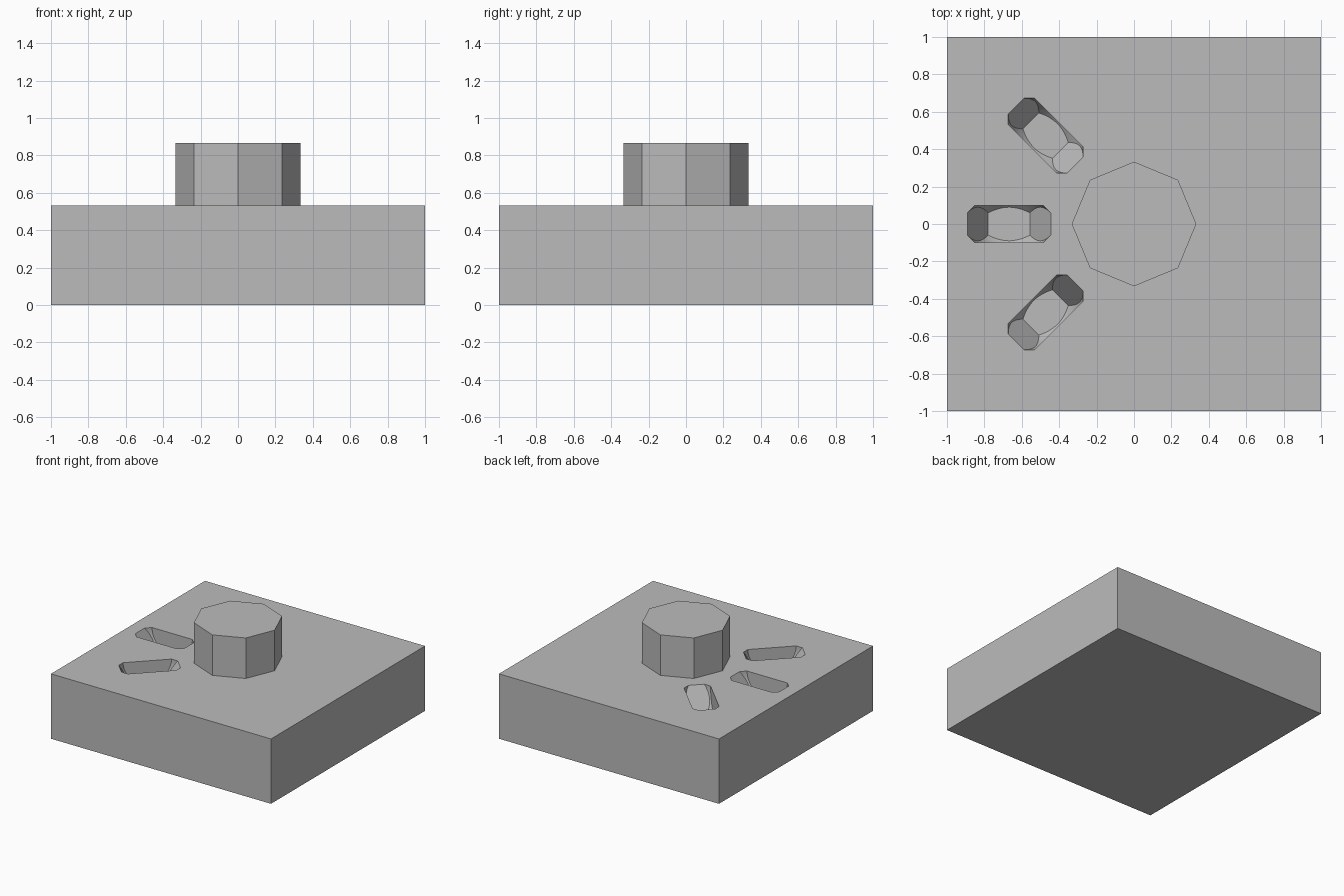
import bpy, bmesh, math
from mathutils import Matrix

cube = bpy.data.objects.get("Cube")
if cube:
    bpy.data.objects.remove(cube, do_unlink=True)

PLATE_TOP = 0.533
KNOB_RADIUS, KNOB_HEIGHT = 0.333, 0.333
NUT_RADIUS, NUT_HALF, NUT_DISTANCE = 0.223, 0.1, 0.668
CHAMFER = 0.04

grey = bpy.data.materials.new("plain_grey")
grey.use_nodes = True
colour = (0.5, 0.5, 0.5, 1)
grey.diffuse_color = colour
grey.node_tree.nodes["Principled BSDF"].inputs["Base Color"].default_value = colour


def make_object(name, bm):
    bmesh.ops.recalc_face_normals(bm, faces=bm.faces)
    mesh = bpy.data.meshes.new(name)
    bm.to_mesh(mesh)
    bm.free()
    mesh.materials.append(grey)
    obj = bpy.data.objects.new(name, mesh)
    bpy.context.collection.objects.link(obj)
    return obj


def lathe(name, profile, sides, matrix):
    """Closed solid of stacked rings, given as (radius, height)."""
    bm = bmesh.new()
    rings = [[bm.verts.new((r * math.cos(math.tau * i / sides),
                            r * math.sin(math.tau * i / sides), z))
              for i in range(sides)] for r, z in profile]
    bm.faces.new(rings[0][::-1])
    bm.faces.new(rings[-1])
    for low, high in zip(rings, rings[1:]):
        for i in range(sides):
            j = (i + 1) % sides
            bm.faces.new((low[i], low[j], high[j], high[i]))
    bm.transform(matrix)
    return make_object(name, bm)


def boolean(target, tool, operation):
    """Apply a boolean and throw the tool away."""
    mod = target.modifiers.new("boolean", 'BOOLEAN')
    mod.operation, mod.solver, mod.object = operation, 'EXACT', tool
    bpy.context.view_layer.update()
    graph = bpy.context.evaluated_depsgraph_get()
    mesh = bpy.data.meshes.new_from_object(target.evaluated_get(graph))
    target.modifiers.clear()
    target.data = mesh
    bpy.data.objects.remove(tool, do_unlink=True)


# Square plate
bm = bmesh.new()
bmesh.ops.create_cube(bm, size=1)
bm.transform(Matrix.Translation((0, 0, PLATE_TOP / 2)) @ Matrix.Diagonal((2, 2, PLATE_TOP, 1)))
plate = make_object("plate", bm)

# Half-sunk pockets shaped like chamfered hexagonal nuts on edge
for angle in (135, 180, 225):
    place = (Matrix.Rotation(math.radians(angle), 4, 'Z')
             @ Matrix.Translation((NUT_DISTANCE, 0, PLATE_TOP))
             @ Matrix.Rotation(math.radians(90), 4, 'X'))
    nut = lathe("pocket_cutter", [(NUT_RADIUS, -NUT_HALF), (NUT_RADIUS, NUT_HALF)], 6, place)
    inner, outer = NUT_RADIUS - CHAMFER, NUT_RADIUS + CHAMFER / 2
    shoulder = NUT_HALF - CHAMFER * 1.5
    rounder = lathe("chamfer_cutter", [(inner, -NUT_HALF), (outer, -shoulder),
                                       (outer, shoulder), (inner, NUT_HALF)], 64, place)
    boolean(nut, rounder, 'INTERSECT')
    boolean(plate, nut, 'DIFFERENCE')

# Octagonal knob
lathe("knob", [(KNOB_RADIUS, PLATE_TOP), (KNOB_RADIUS, PLATE_TOP + KNOB_HEIGHT)], 8,
      Matrix.Identity(4))
